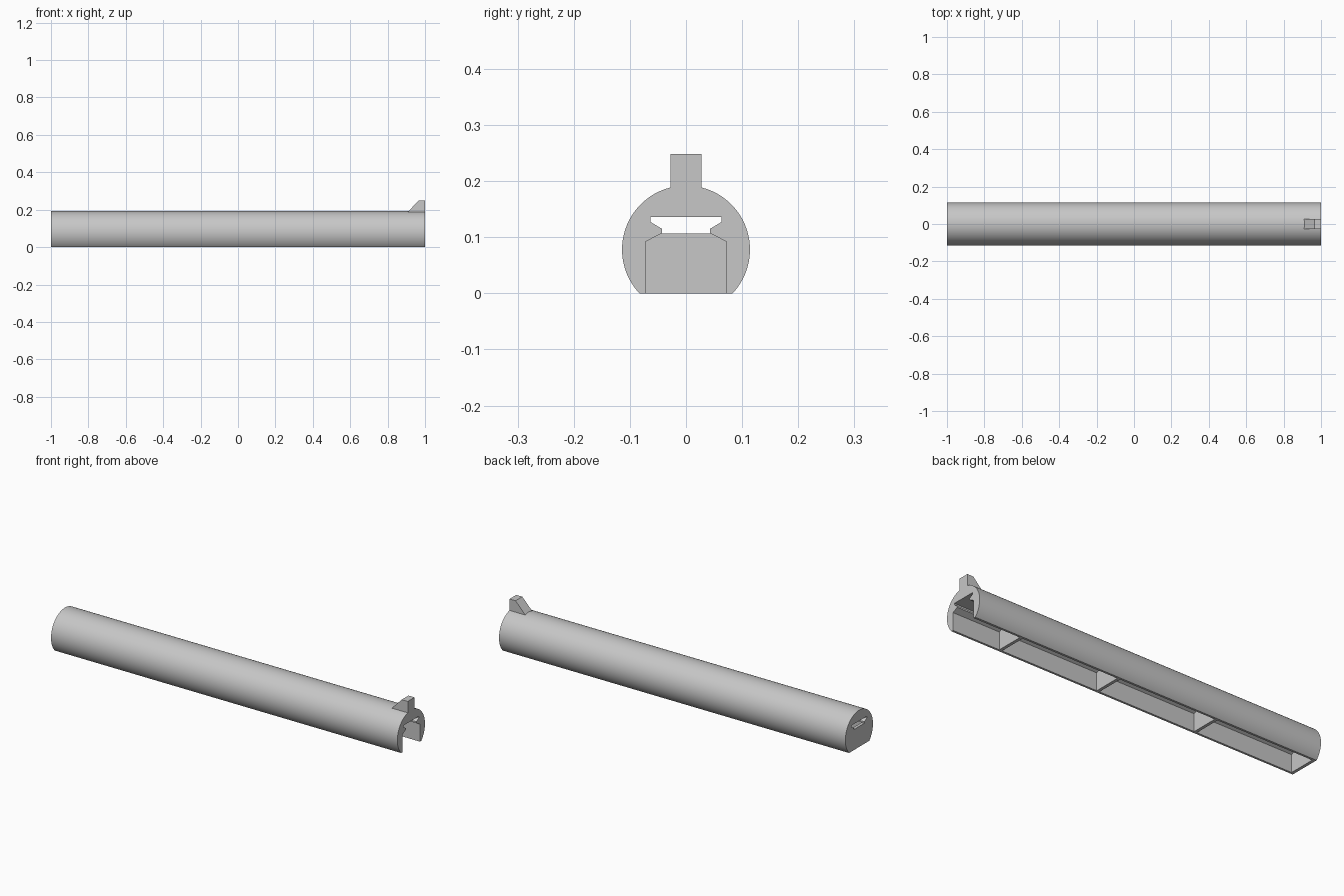
import bpy, bmesh
from math import sin, cos, asin, pi

cube = bpy.data.objects.get("Cube")
if cube:
    bpy.data.objects.remove(cube, do_unlink=True)

grey = bpy.data.materials.new("plain grey")
grey.use_nodes = True
colour = (0.57, 0.57, 0.57, 1)
grey.diffuse_color = colour
grey.node_tree.nodes["Principled BSDF"].inputs["Base Color"].default_value = colour


def extrude(name, points, offset):
    """Extrude a closed 3D outline along an offset into a solid."""
    bm = bmesh.new()
    face = bm.faces.new([bm.verts.new(p) for p in points])
    moved = bmesh.ops.extrude_face_region(bm, geom=[face], use_keep_orig=True)["geom"]
    bmesh.ops.translate(bm, vec=offset,
                        verts=[v for v in moved if isinstance(v, bmesh.types.BMVert)])
    bmesh.ops.recalc_face_normals(bm, faces=bm.faces)
    mesh = bpy.data.meshes.new(name)
    bm.to_mesh(mesh)
    bm.free()
    mesh.materials.append(grey)
    obj = bpy.data.objects.new(name, mesh)
    bpy.context.collection.objects.link(obj)
    return obj


def mirrored(half):
    """Complete a (y, z) half outline, going back down the other side."""
    return half + [(-y, z) for y, z in reversed(half)]


# Round bar with a flat base and a stepped channel along its length
RADIUS, CENTRE, STEPS = 0.114, 0.078, 72
start = -asin(CENTRE / RADIUS)
sweep = pi - 2 * start
arc = [(RADIUS * cos(start + sweep * i / STEPS),
        CENTRE + RADIUS * sin(start + sweep * i / STEPS)) for i in range(STEPS + 1)]
chamber = [(0.072, 0), (0.072, 0.092), (0.043, 0.107)]
slot = [(0.043, 0.115), (0.063, 0.127), (0.063, 0.136)]
channel = mirrored(chamber + slot)
section = arc + [(-y, z) for y, z in channel]
body = extrude("channel_bar", [(-1, y, z) for y, z in section], (2, 0, 0))

# Thin walls dividing the lower channel, the first closing the far end
WALL = 0.016
for i in range(4):
    x = -1 + 0.571 * i
    extrude(f"divider_{i + 1}", [(x, y, z) for y, z in mirrored(chamber)], (WALL, 0, 0))

# Wedge-shaped catch on top of the open end
catch = [(0.905, 0.185), (0.965, 0.248), (1, 0.248), (1, 0.185)]
extrude("top_catch", [(x, -0.028, z) for x, z in catch], (0, 0.056, 0))

# Smooth the round surface while keeping the edges sharp
bpy.ops.object.select_all(action="DESELECT")
body.select_set(True)
bpy.context.view_layer.objects.active = body
bpy.ops.object.shade_smooth_by_angle(angle=0.35)
